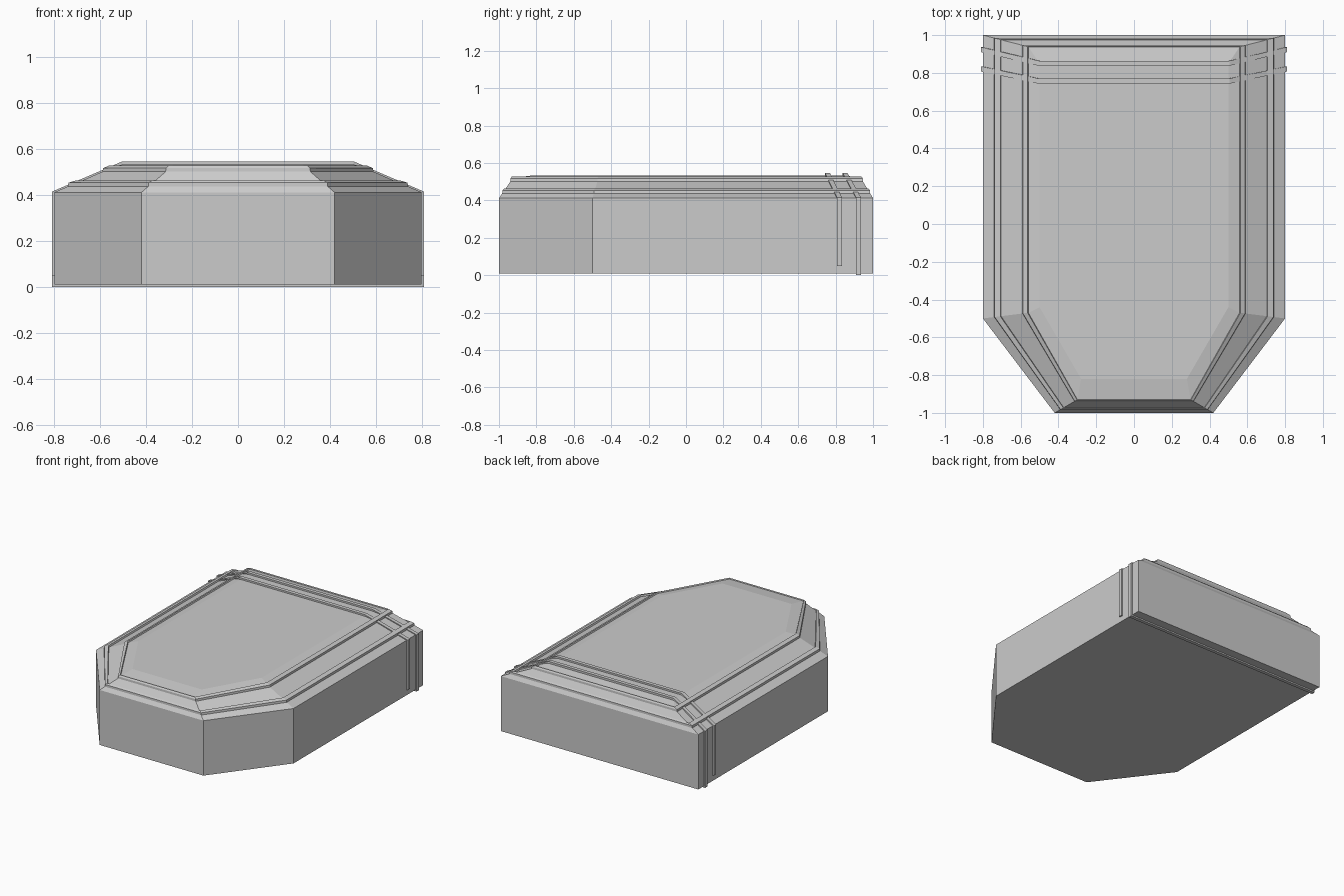
import bpy

if "Cube" in bpy.data.objects:
    bpy.data.objects.remove(bpy.data.objects["Cube"])


def make_object(name, verts, faces):
    mesh = bpy.data.meshes.new(name)
    mesh.from_pydata(verts, [], faces)
    mesh.update()
    ob = bpy.data.objects.new(name, mesh)
    bpy.context.collection.objects.link(ob)
    return ob


def outline(x, z):
    # six-sided coffin outline that shrinks with its half width
    t = (0.80 - x) / 0.24
    back, side, fx, front = 1 - 0.062 * t, -0.5 + 0.03 * t, 0.42 - 0.12 * t, -1 + 0.07 * t
    return [(fx, front, z), (x, side, z), (x, back, z),
            (-x, back, z), (-x, side, z), (-fx, front, z)]


def loft(name, rings):
    n = len(rings[0])
    verts = [v for r in rings for v in r]
    faces = [tuple(range(n))[::-1], tuple(range(len(verts) - n, len(verts)))]
    for k in range(len(rings) - 1):
        for i in range(n):
            j = (i + 1) % n
            faces.append((k * n + i, k * n + j, k * n + n + j, k * n + n + i))
    return make_object(name, verts, faces)


# body with two raised trims on the sloping lid
profile = [(0.80, 0.01), (0.80, 0.412), (0.74, 0.438), (0.738, 0.454), (0.708, 0.463),
           (0.704, 0.452), (0.59, 0.502), (0.588, 0.517), (0.563, 0.528), (0.559, 0.519)]
rings = [outline(x, z) for x, z in profile]
# gently raised centre panel
rings.append([(0.28, -0.82, 0.534), (0.50, -0.44, 0.534), (0.50, 0.85, 0.534),
              (-0.50, 0.85, 0.534), (-0.50, -0.44, 0.534), (-0.28, -0.82, 0.534)])
loft("chest_body", rings)


def band(name, half_outer, half_inner, width, closed):
    # strap sections running up one side, over the lid and down the other
    def both(half):
        return half + [(-x, y, z) for x, y, z in reversed(half)]
    outer, inner = both(half_outer), both(half_inner)
    verts, faces = [], []
    for o, i in zip(outer, inner):
        for x, y, z in (o, i):
            verts += [(x, y, z), (x, y + width, z)]
    n = len(outer)
    for k in range(n if closed else n - 1):
        a, b = 4 * k, 4 * ((k + 1) % n)
        faces += [(a, a + 1, b + 1, b), (a + 1, a + 3, b + 3, b + 1),
                  (a + 3, a + 2, b + 2, b + 3), (a + 2, a, b, b + 2)]
    if not closed:
        e = 4 * (n - 1)
        faces += [(0, 2, 3, 1), (e, e + 1, e + 3, e + 2)]
    return make_object(name, verts, faces)


# front strap stops above the floor
band("front_strap",
     [(0.81, 0.807, 0.05), (0.81, 0.807, 0.415), (0.505, 0.743, 0.546)],
     [(0.78, 0.807, 0.05), (0.78, 0.807, 0.395), (0.495, 0.743, 0.515)], 0.027, False)

# rear strap wraps all the way underneath
band("rear_strap",
     [(0.81, 0.91, 0.0), (0.81, 0.91, 0.415), (0.505, 0.838, 0.546)],
     [(0.78, 0.91, 0.03), (0.78, 0.91, 0.395), (0.495, 0.838, 0.515)], 0.026, True)
